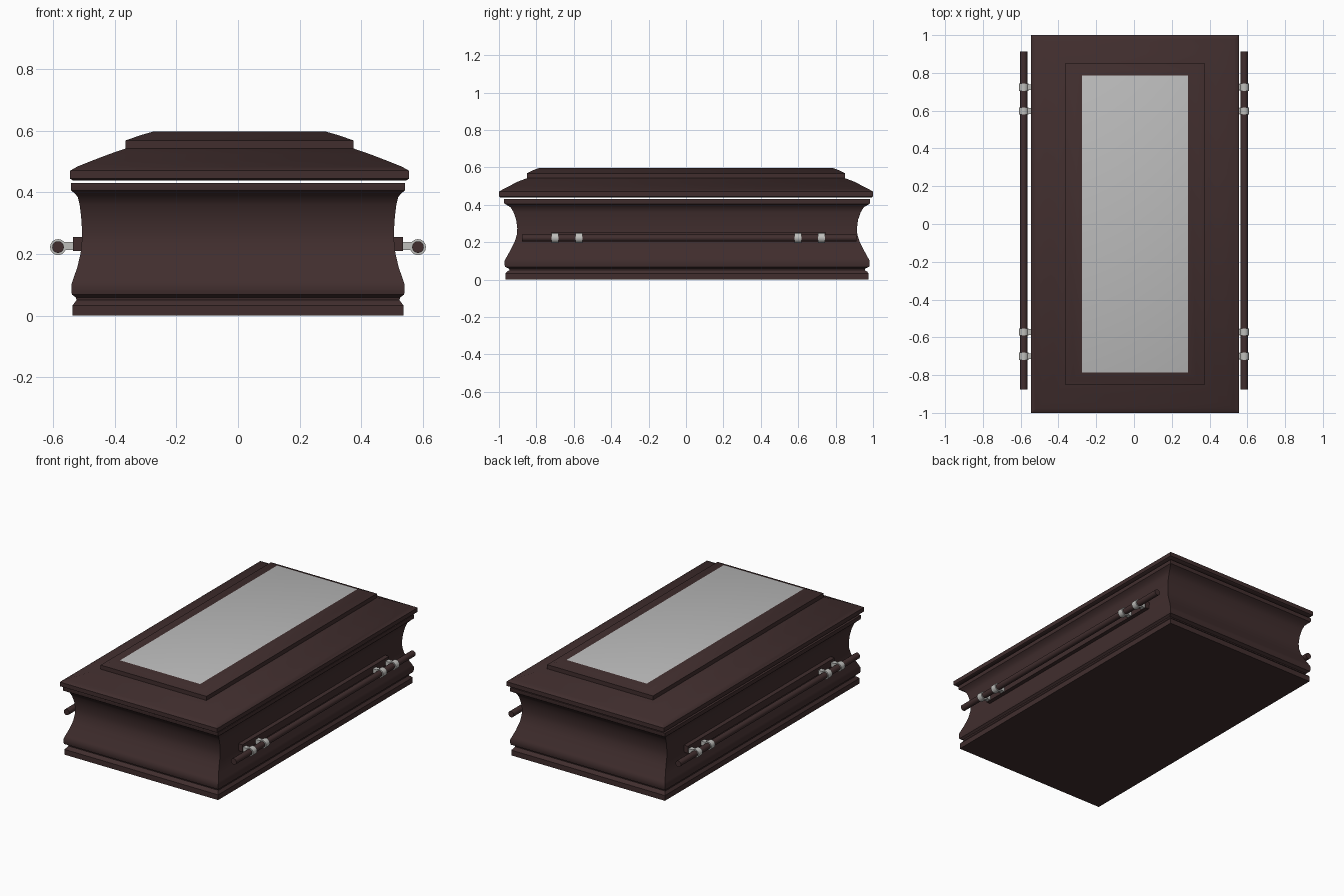
import bpy, bmesh, math
from mathutils import Matrix

cube = bpy.data.objects.get("Cube")
if cube:
    bpy.data.objects.remove(cube, do_unlink=True)


def material(name, rgb):
    m = bpy.data.materials.new(name)
    m.use_nodes = True
    m.diffuse_color = (*rgb, 1)
    m.node_tree.nodes["Principled BSDF"].inputs["Base Color"].default_value = (*rgb, 1)
    return m


WOOD = material("dark_mahogany", (0.052, 0.027, 0.027))
PANE = material("grey_pane", (0.5, 0.5, 0.5))
METAL = material("silver_metal", (0.52, 0.52, 0.5))


def finish(name, bm, mats, angle=35):
    bmesh.ops.recalc_face_normals(bm, faces=bm.faces)
    me = bpy.data.meshes.new(name)
    bm.to_mesh(me)
    bm.free()
    for m in mats:
        me.materials.append(m)
    ob = bpy.data.objects.new(name, me)
    bpy.context.collection.objects.link(ob)
    bpy.ops.object.select_all(action='DESELECT')
    ob.select_set(True)
    bpy.context.view_layer.objects.active = ob
    bpy.ops.object.shade_smooth_by_angle(angle=math.radians(angle))
    return ob


def moulding(name, profile, cx, cy, mats):
    """Stack of rectangles (half x, half y, z), closed at both ends."""
    bm = bmesh.new()
    rings = [[bm.verts.new((cx + sx * hx, cy + sy * hy, z))
              for sx, sy in ((-1, -1), (1, -1), (1, 1), (-1, 1))]
             for hx, hy, z in profile]
    for a, b in zip(rings, rings[1:]):
        for i in range(4):
            j = (i + 1) % 4
            bm.faces.new((a[i], a[j], b[j], b[i]))
    bm.faces.new(rings[0][::-1])
    top = bm.faces.new(rings[-1])
    top.material_index = len(mats) - 1
    return finish(name, bm, mats)


def add_box(bm, x0, x1, y0, y1, z0, z1):
    mat = Matrix.Translation(((x0 + x1) / 2, (y0 + y1) / 2, (z0 + z1) / 2)) \
        @ Matrix.Diagonal((abs(x1 - x0), y1 - y0, z1 - z0, 1))
    bmesh.ops.create_cube(bm, size=1, matrix=mat)


def add_rod(bm, x, y0, y1, z, r, sides=16):
    mat = Matrix.Translation((x, (y0 + y1) / 2, z)) @ Matrix.Rotation(math.pi / 2, 4, 'X')
    bmesh.ops.create_cone(bm, cap_ends=True, segments=sides, radius1=r, radius2=r,
                          depth=y1 - y0, matrix=mat)


# Body: plinth, notch, then a concave waist (inset in x, inset in y, height)
BODY = [(0.005, 0.007, 0), (0.005, 0.007, 0.033), (0.012, 0.015, 0.042),
        (0.018, 0.028, 0.05), (0.016, 0.026, 0.058), (0.003, 0.005, 0.068),
        (0.001, 0.002, 0.08), (0.001, 0.002, 0.1), (0.006, 0.01, 0.115),
        (0.02, 0.032, 0.155), (0.031, 0.055, 0.2), (0.035, 0.068, 0.24),
        (0.036, 0.07, 0.275), (0.033, 0.064, 0.32), (0.028, 0.05, 0.36),
        (0.022, 0.035, 0.385), (0.01, 0.015, 0.398), (0.001, 0.002, 0.405),
        (0, 0, 0.41), (0, 0, 0.43)]
moulding("body", [(0.542 - a, 0.978 - b, z) for a, b, z in BODY], 0, 0.006, [WOOD])

# Lid: flared skirt, raised panel, and a pale pane on its flat top
LID = [(0.54, 0.99, 0.438), (0.55, 1.0, 0.444), (0.55, 1.0, 0.47),
       (0.525, 0.977, 0.484), (0.485, 0.945, 0.5), (0.425, 0.9, 0.523),
       (0.37, 0.85, 0.542), (0.37, 0.85, 0.568), (0.325, 0.818, 0.584),
       (0.28, 0.785, 0.597)]
moulding("lid", LID, 0.005, 0, [WOOD, PANE])

# Carrying bars with mounting rails and metal brackets on both sides
for side, s in (("left", 1), ("right", -1)):
    bm = bmesh.new()
    add_rod(bm, s * 0.584, -0.877, 0.912, 0.222, 0.019)
    finish(side + "_carrying_bar", bm, [WOOD])

    bm = bmesh.new()
    add_box(bm, s * 0.49, s * 0.535, -0.72, 0.745, 0.21, 0.255)
    finish(side + "_mounting_rail", bm, [WOOD])

    bm = bmesh.new()
    for y in (-0.7, -0.572, 0.598, 0.724):
        add_rod(bm, s * 0.584, y - 0.019, y + 0.019, 0.222, 0.026)
        add_box(bm, s * 0.53, s * 0.57, y - 0.015, y + 0.015, 0.212, 0.238)
    finish(side + "_brackets", bm, [METAL])
